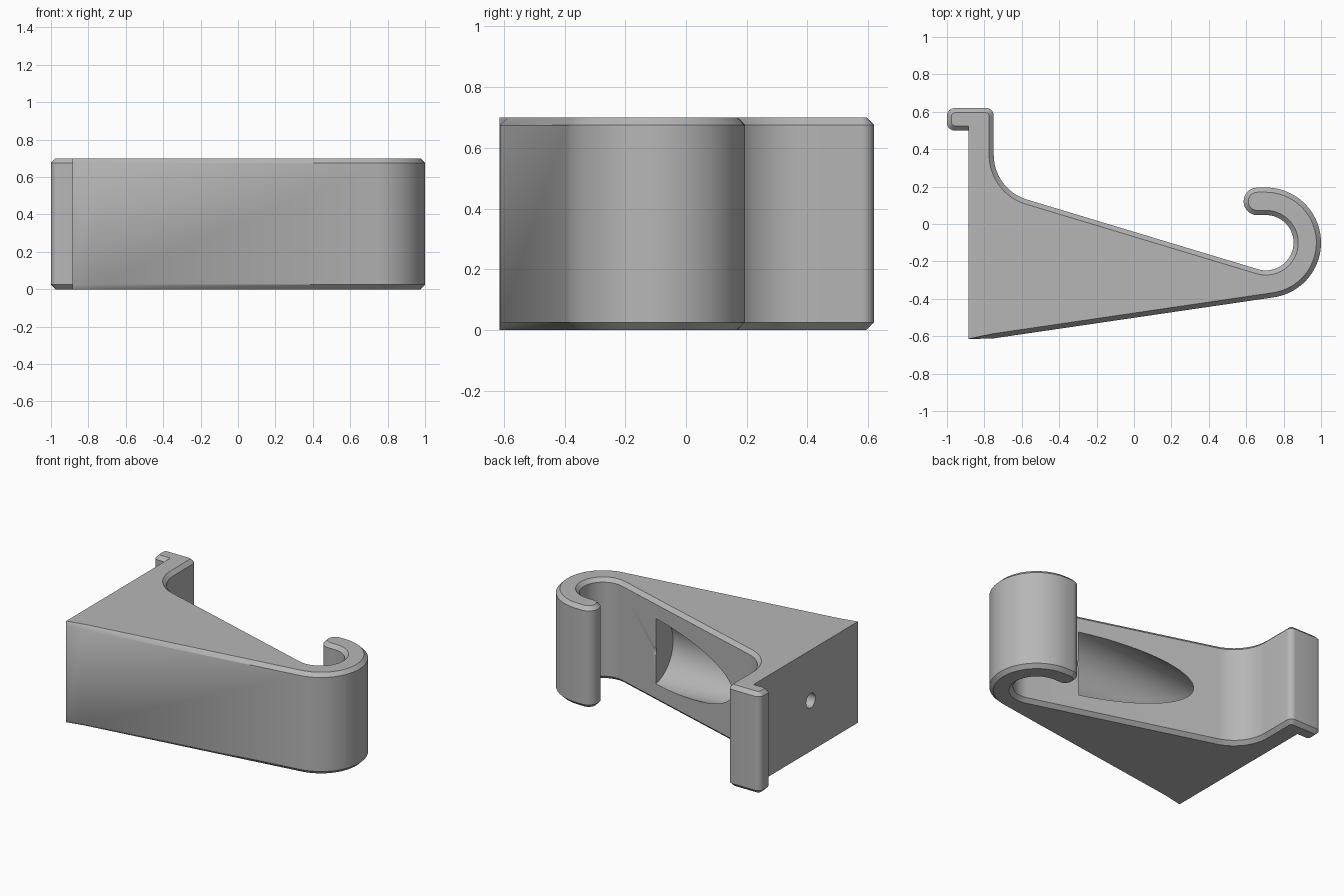
import bpy, bmesh, math
from mathutils import Vector

if "Cube" in bpy.data.objects:
    bpy.data.objects.remove(bpy.data.objects["Cube"], do_unlink=True)

HEIGHT, CHAMFER = 0.70, 0.025
WALL_X = -0.885

grey = bpy.data.materials.new("plain grey")
grey.use_nodes = True
grey.diffuse_color = (0.47, 0.47, 0.47, 1)
grey.node_tree.nodes["Principled BSDF"].inputs["Base Color"].default_value = (0.47, 0.47, 0.47, 1)


def arc(cx, cy, r, start, end, steps):
    """Points along a circular arc, angles in degrees."""
    angles = [math.radians(start + (end - start) * i / steps) for i in range(steps + 1)]
    return [Vector((cx + r * math.cos(a), cy + r * math.sin(a))) for a in angles]


# Counter-clockwise outline: bracket front, hook, sloped back, fillet, lipped post
front_corner = Vector((WALL_X, -0.615))
step_corner = Vector((WALL_X, 0.50))
outline = [front_corner, Vector((-0.755, -0.612))]
outline += arc(0.705, -0.10, 0.295, -82, 90, 40)
outline += arc(0.66, 0.121, 0.074, 92, 268, 16)
outline += arc(0.705, -0.10, 0.148, 90, -106, 36)
outline += arc(-0.50, 0.37, 0.25, 254, 180, 18)
for cx, cy, start in ((-0.79, 0.58, 0), (-0.96, 0.58, 90), (-0.96, 0.54, 180)):
    outline += arc(cx, cy, 0.04, start, start + 90, 6)
outline.append(step_corner)


def inset(points, amount):
    """Offset the outline inwards, leaving the flat mounting wall in place."""
    result = []
    for i, p in enumerate(points):
        d1 = (p - points[i - 1]).normalized()
        d2 = (points[(i + 1) % len(points)] - p).normalized()
        n1, n2 = Vector((-d1.y, d1.x)), Vector((-d2.y, d2.x))
        if p is front_corner:
            move = Vector((0, 0))
        elif p is step_corner:
            move = n1
        else:
            move = (n1 + n2) / (1 + n1.dot(n2))
        result.append(p + move * amount)
    return result


# Hook body: four stacked rings give the chamfered rims
inner = inset(outline, CHAMFER)
bm = bmesh.new()
rings = []
for ring, z in ((inner, 0), (outline, CHAMFER), (outline, HEIGHT - CHAMFER), (inner, HEIGHT)):
    rings.append([bm.verts.new((p.x, p.y, z)) for p in ring])
count = len(outline)
for low, high in zip(rings, rings[1:]):
    for i in range(count):
        j = (i + 1) % count
        bm.faces.new((low[i], low[j], high[j], high[i]))
bm.faces.new(rings[0][::-1])
bm.faces.new(rings[-1])
bmesh.ops.remove_doubles(bm, verts=bm.verts, dist=0.00001)
bmesh.ops.recalc_face_normals(bm, faces=bm.faces)
mesh = bpy.data.meshes.new("wall_hook")
bm.to_mesh(mesh)
bm.free()
mesh.materials.append(grey)
hook = bpy.data.objects.new("wall_hook", mesh)
bpy.context.collection.objects.link(hook)


def drill(name, x0, x1, r0, r1, sides):
    """Cut a round, optionally tapered, hole along x."""
    bpy.ops.mesh.primitive_cone_add(
        vertices=sides, radius1=r0, radius2=r1, depth=x1 - x0,
        location=((x0 + x1) / 2, -0.10, HEIGHT / 2), rotation=(0, math.pi / 2, 0))
    cutter = bpy.context.object
    cutter.name = name
    cutter.hide_render = True
    cutter.data.materials.append(grey)
    bpy.ops.object.select_all(action="DESELECT")
    hook.select_set(True)
    bpy.context.view_layer.objects.active = hook
    mod = hook.modifiers.new(name, "BOOLEAN")
    mod.operation, mod.solver, mod.object = "DIFFERENCE", "EXACT", cutter
    bpy.ops.object.modifier_apply(modifier=mod.name)
    bpy.data.objects.remove(cutter, do_unlink=True)


# Tool access bore and the screw hole through the mounting wall
drill("access_bore", -0.70, 0.33, 0.165, 0.23, 64)
drill("screw_hole", -1.10, 0.36, 0.05, 0.05, 32)

bpy.ops.object.shade_smooth_by_angle(angle=math.radians(30))
